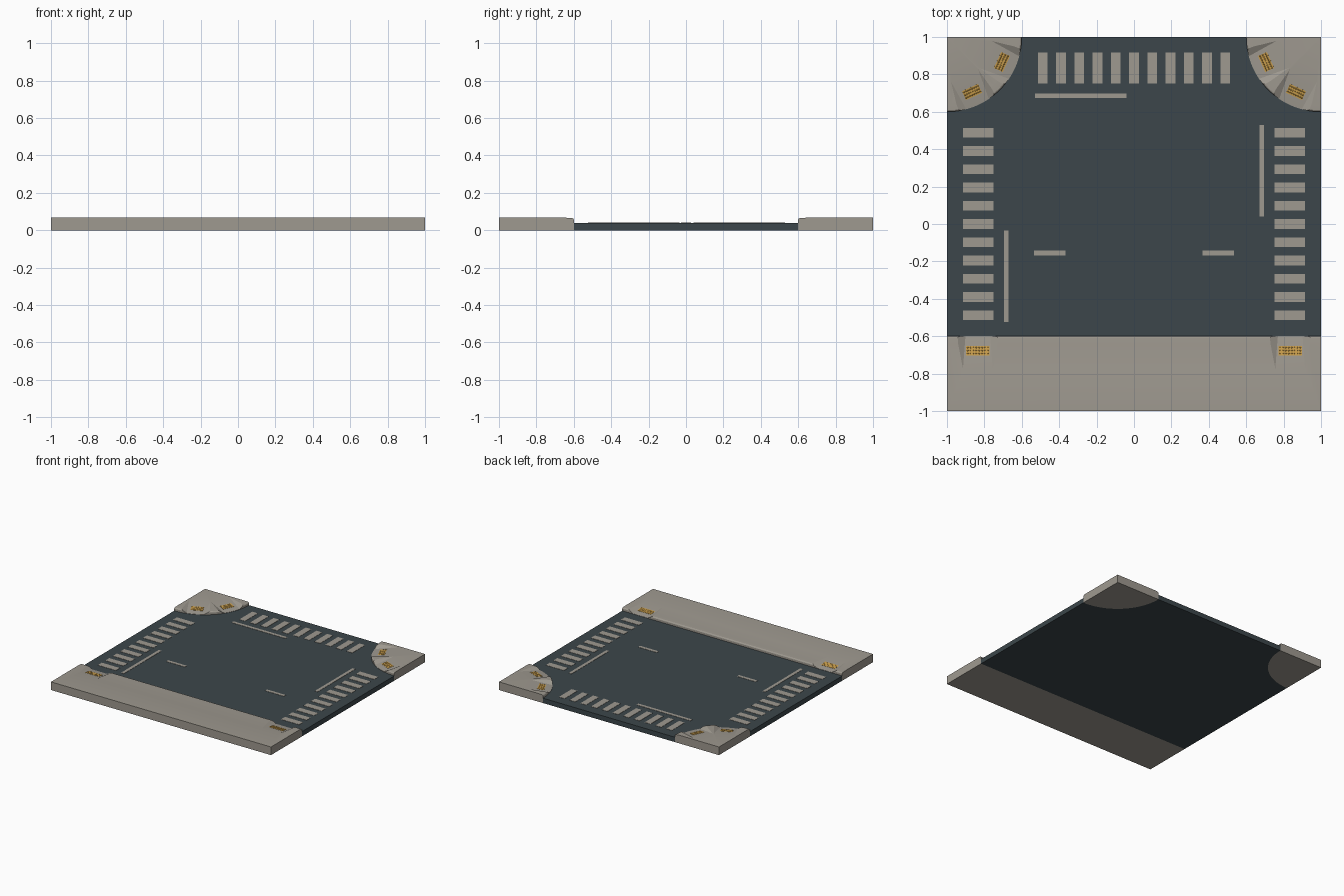
import bpy, bmesh
from math import sin, cos, pi, atan2, atan, radians
from mathutils import Matrix, Vector

if "Cube" in bpy.data.objects:
    bpy.data.objects.remove(bpy.data.objects["Cube"])

ROAD_Z, TOP_Z, KERB_R = 0.04, 0.067, 0.4
RAMP_LEN, FOOT_Z = 0.18, 0.042


def material(name, rgb):
    m = bpy.data.materials.new(name)
    m.use_nodes = True
    m.diffuse_color = (*rgb, 1)
    m.node_tree.nodes["Principled BSDF"].inputs["Base Color"].default_value = (*rgb, 1)
    return m


asphalt = material("asphalt", (0.045, 0.062, 0.070))
concrete = material("concrete", (0.345, 0.32, 0.278))
yellow = material("tactile yellow", (0.60, 0.35, 0.075))


def finish(name, bm, mat):
    bmesh.ops.remove_doubles(bm, verts=bm.verts, dist=0.0001)
    bmesh.ops.recalc_face_normals(bm, faces=bm.faces)
    mesh = bpy.data.meshes.new(name)
    bm.to_mesh(mesh)
    bm.free()
    mesh.materials.append(mat)
    ob = bpy.data.objects.new(name, mesh)
    bpy.context.collection.objects.link(ob)
    return ob


def activate(ob):
    bpy.ops.object.select_all(action='DESELECT')
    ob.select_set(True)
    bpy.context.view_layer.objects.active = ob


def loft(name, sections, mat):
    """Skin closed sections in order and cap both ends."""
    bm = bmesh.new()
    rings = [[bm.verts.new(p) for p in s] for s in sections]
    n = len(rings[0])
    for a, b in zip(rings, rings[1:]):
        for i in range(n):
            j = (i + 1) % n
            bm.faces.new((a[i], a[j], b[j], b[i]))
    bm.faces.new(rings[0])
    bm.faces.new(rings[-1])
    return finish(name, bm, mat)


def add_box(bm, x0, x1, y0, y1, z0, z1, frame=Matrix()):
    size = Matrix.Diagonal((x1 - x0, y1 - y0, z1 - z0, 1))
    mid = Matrix.Translation(((x0 + x1) / 2, (y0 + y1) / 2, (z0 + z1) / 2))
    bmesh.ops.create_cube(bm, size=1, matrix=frame @ mid @ size)


def ramp_frame(x, y, dx, dy):
    """Local origin at the kerb, local +y pointing into the pavement."""
    return Matrix.Translation((x, y, 0)) @ Matrix.Rotation(atan2(dy, dx) - pi / 2, 4, 'Z')


def cut_ramp(pavement, frame):
    """Carve a dropped kerb with flared sides."""
    bm = bmesh.new()
    for s in (-1, 1):
        for v in (-0.06, 0):
            for u, z in ((0.066, FOOT_Z), (0.115, TOP_Z + 0.001)):
                bm.verts.new((s * u, v, z))
                bm.verts.new((s * u, v, 0.12))
        bm.verts.new((s * 0.08, RAMP_LEN, TOP_Z + 0.001))
        bm.verts.new((s * 0.08, RAMP_LEN, 0.12))
    hull = bmesh.ops.convex_hull(bm, input=bm.verts)
    loose = [g for g in hull["geom_interior"] if isinstance(g, bmesh.types.BMVert)]
    bmesh.ops.delete(bm, geom=loose, context='VERTS')
    bm.transform(frame)
    cutter = finish("ramp_cutter", bm, concrete)
    cutter.hide_render = True
    mod = pavement.modifiers.new("ramp", 'BOOLEAN')
    mod.operation, mod.solver, mod.object = 'DIFFERENCE', 'EXACT', cutter
    activate(pavement)
    bpy.ops.object.modifier_apply(modifier=mod.name)
    bpy.data.objects.remove(cutter)


def tactile_pad(name, frame, half_width):
    """Thin studded plate lying on the ramp slope."""
    slope = (TOP_Z - FOOT_Z) / RAMP_LEN
    mid = 0.077
    tilt = (frame @ Matrix.Translation((0, mid, FOOT_Z + slope * mid))
            @ Matrix.Rotation(atan(slope), 4, 'X'))
    bm = bmesh.new()
    add_box(bm, -half_width, half_width, -0.026, 0.026, -0.002, 0.002, tilt)
    for i in range(8):
        for j in (-1, 0, 1):
            u = (i - 3.5) * half_width / 4
            bmesh.ops.create_cone(bm, cap_ends=True, segments=6, radius1=0.004, radius2=0.002,
                                  depth=0.002,
                                  matrix=tilt @ Matrix.Translation((u, j * 0.016, 0.003)))
    finish(name, bm, yellow)


# Kerb profile: distance from the kerb face, height
kerb = [(0, 0), (0, 0.057), (0.003, 0.062), (0.008, 0.065), (0.04, TOP_Z)]

# Long front pavement with a ramp near each end
profile = [(-0.6 - d, z) for d, z in kerb] + [(-1, TOP_Z), (-1, 0)]
front = loft("front_pavement", [[(x, y, z) for y, z in profile] for x in (-1, 1)], concrete)
for s, side in ((1, "left"), (-1, "right")):
    f = ramp_frame(s * 0.835, -0.6, 0, -1)
    cut_ramp(front, f)
    tactile_pad("front_" + side + "_tactile_pad", f, 0.062)
pavements = [front]

# Quarter-round corner pavements with two ramps each
angles = [i * pi / 2 / 24 for i in range(25)]
profile = [(KERB_R - d, z) for d, z in kerb] + [(0, TOP_Z), (0, 0)]


def corner_point(s, r, a):
    return s * (1 - r * cos(a)), 1 - r * sin(a)


for s, side in ((1, "left"), (-1, "right")):
    rings = [[(*corner_point(s, r, a), z) for r, z in profile] for a in angles]
    corner = loft("back_" + side + "_corner_pavement", rings, concrete)
    for k, deg in enumerate((24.5, 65.5)):
        a = radians(deg)
        f = ramp_frame(*corner_point(s, KERB_R, a), s * cos(a), sin(a))
        cut_ramp(corner, f)
        tactile_pad("back_%s_tactile_pad_%d" % (side, k + 1), f, 0.047)
    pavements.append(corner)

for ob in pavements:
    activate(ob)
    bpy.ops.object.shade_smooth_by_angle(angle=radians(12))

# Road slab fitted between the pavements
outline = [(-1, -0.6), (1, -0.6)]
outline += [corner_point(1, KERB_R, a) for a in reversed(angles)]
outline += [corner_point(-1, KERB_R, a) for a in angles]
loft("road", [[(x, y, z) for x, y in outline] for z in (0, ROAD_Z)], asphalt)


def markings(name, rects):
    bm = bmesh.new()
    for x0, x1, y0, y1 in rects:
        add_box(bm, x0, x1, y0, y1, ROAD_Z - 0.001, ROAD_Z + 0.002)
    finish(name, bm, concrete)


# Pedestrian crossings
bars = [(i - 5) * 0.0975 for i in range(11)]
w = 0.026
markings("left_crossing", [(0.75, 0.915, c - w, c + w) for c in bars])
markings("right_crossing", [(-0.915, -0.75, c - w, c + w) for c in bars])
markings("back_crossing", [(c - w, c + w, 0.75, 0.917) for c in bars])

# Stop lines and centre dashes
markings("back_stop_line", [(-0.53, -0.04, 0.673, 0.699)])
markings("left_stop_line", [(0.67, 0.696, 0.04, 0.53)])
markings("right_stop_line", [(-0.696, -0.67, -0.525, -0.035)])
markings("centre_dashes", [(-0.535, -0.365, -0.168, -0.142), (0.365, 0.535, -0.168, -0.142)])
